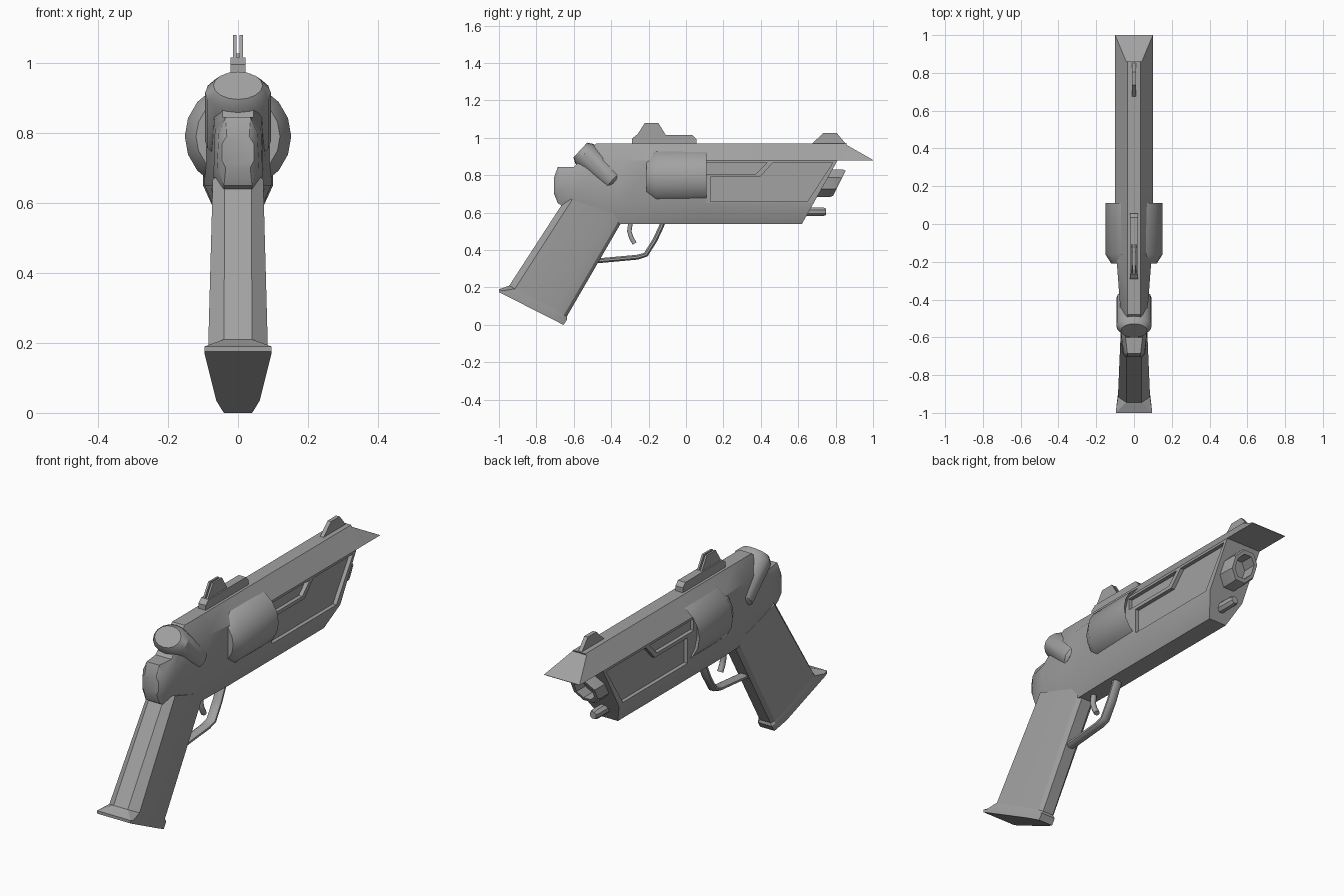
import bpy, bmesh, math
from mathutils import Vector

if "Cube" in bpy.data.objects:
    bpy.data.objects.remove(bpy.data.objects["Cube"], do_unlink=True)

grey = bpy.data.materials.new("gunmetal grey")
grey.use_nodes = True
COLOUR = (0.36, 0.36, 0.36, 1)
grey.diffuse_color = COLOUR
grey.node_tree.nodes["Principled BSDF"].inputs["Base Color"].default_value = COLOUR


def finish(name, bm, angle=30):
    bmesh.ops.recalc_face_normals(bm, faces=bm.faces)
    mesh = bpy.data.meshes.new(name)
    bm.to_mesh(mesh)
    bm.free()
    mesh.materials.append(grey)
    ob = bpy.data.objects.new(name, mesh)
    bpy.context.collection.objects.link(ob)
    smooth(ob, angle)
    return ob


def activate(ob):
    bpy.ops.object.select_all(action='DESELECT')
    ob.select_set(True)
    bpy.context.view_layer.objects.active = ob


def smooth(ob, angle=30):
    activate(ob)
    bpy.ops.object.shade_smooth_by_angle(angle=math.radians(angle))


def loft(name, rings, angle=30):
    """Skin a row of closed rings and cap both ends."""
    bm = bmesh.new()
    rows = [[bm.verts.new(p) for p in r] for r in rings]
    n = len(rows[0])
    for a, b in zip(rows, rows[1:]):
        for i in range(n):
            j = (i + 1) % n
            bm.faces.new((a[i], a[j], b[j], b[i]))
    bm.faces.new(rows[0])
    bm.faces.new(rows[-1])
    return finish(name, bm, angle)


def add_prism(bm, profile, x0, x1):
    a = [bm.verts.new((x0, y, z)) for y, z in profile]
    b = [bm.verts.new((x1, y, z)) for y, z in profile]
    n = len(a)
    for i in range(n):
        j = (i + 1) % n
        bm.faces.new((a[i], a[j], b[j], b[i]))
    bm.faces.new(a)
    bm.faces.new(b)


def prisms(name, profiles, spans):
    bm = bmesh.new()
    for profile in profiles:
        for x0, x1 in spans:
            add_prism(bm, profile, x0, x1)
    return finish(name, bm)


def mirrored(half):
    """Close a half section (x, y, z) into a symmetric ring."""
    return half + [(-x, y, z) for x, y, z in reversed(half)]


def lathe(name, origin, axis, profile, sides, x_scale=1, phase=0, slant=0):
    """Turn (distance, radius) pairs round an axis lying in the yz plane."""
    axis = Vector(axis).normalized()
    up = axis.cross(Vector((1, 0, 0)))
    rings = []
    for d, r in profile:
        ring = []
        for i in range(sides):
            t = 2 * math.pi * (i + phase) / sides
            p = Vector(origin) + axis * d + up * (r * math.sin(t))
            p.x += r * x_scale * math.cos(t)
            p.y += slant * (p.z - origin[2])
            ring.append(p)
        rings.append(ring)
    return loft(name, rings, 35)


def sweep(name, path, half_width, half_depth):
    """Bar with chamfered edges along a path in the yz plane."""
    pts = [Vector((0, y, z)) for y, z in path]
    rings = []
    for i, p in enumerate(pts):
        t = (pts[min(i + 1, len(pts) - 1)] - pts[max(i - 1, 0)]).normalized()
        nrm = Vector((0, -t.z, t.y))
        shape = [(1, .4), (.5, 1), (-.5, 1), (-1, .4), (-1, -.4), (-.5, -1), (.5, -1), (1, -.4)]
        rings.append([p + nrm * (b * half_depth) + Vector((a * half_width, 0, 0)) for a, b in shape])
    return loft(name, rings, 50)


# Frame: octagonal section, with a slanted front and a stepped rear hump
def section(y, zs, ws):
    return mirrored([(w, y, z) for w, z in zip(ws, zs)])


full = (.97, .88, .65, .54)
wide = (.035, .10, .10, .05)
front = mirrored([(w, .62 + (z - .54) * .56, z) for w, z in zip(wide, full)])
frame = loft("frame", [
    front,
    section(.1, full, wide),
    section(-.15, full, (.035, .095, .095, .05)),
    section(-.35, full, (.035, .08, .08, .045)),
    section(-.48, full, (.035, .07, .072, .04)),
    section(-.60, (.845, .81, .68, .60), (.045, .066, .07, .04)),
    section(-.685, (.845, .80, .70, .65), (.035, .055, .06, .04)),
    section(-.705, (.79, .77, .72, .70), (.032, .045, .045, .035)),
])

# Sunken side panels
cutter = prisms("panel_cutter", [
    [(.13, .66), (.65, .66), (.785, .868), (.465, .868), (.395, .79), (.13, .79)],
    [(.08, .868), (.435, .868), (.375, .808), (.08, .808)],
], [(.08, .2), (-.2, -.08)])
cutter.hide_render = True
cut = frame.modifiers.new("panels", 'BOOLEAN')
cut.object = cutter
cut.operation = 'DIFFERENCE'
cut.solver = 'EXACT'
activate(frame)
bpy.ops.object.modifier_apply(modifier="panels")
bpy.data.objects.remove(cutter, do_unlink=True)
smooth(frame)

# Pointed overhang above the muzzle
loft("rail_nose", [
    mirrored([(.035, .80, .97), (.10, .80, .88)]),
    mirrored([(.035, .845, .97), (.10, .845, .88)]),
    mirrored([(.10, 1.0, .882), (.10, 1.0, .88)]),
], 10)


# Grip and flared butt plate, lofted from rear to front edge lines
def grip_ring(rear, fore, stations):
    a, b = Vector((0, *rear)), Vector((0, *fore))
    return mirrored([(w, *a.lerp(b, t).yz) for t, w in stations])


grip_top = grip_ring((-.64, .68), (-.33, .575), [(0, .038), (.1, .072), (.8, .062), (.95, .05), (1, .03)])
grip_low = grip_ring((-.945, .21), (-.637, .045), [(0, .04), (.1, .085), (.8, .058), (.95, .045), (1, .03)])
plate_edge = [(0, .095), (.05, .095), (.8, .062), (.95, .046), (1, .04)]
loft("grip", [grip_top, grip_low])
loft("butt_plate", [
    grip_low,
    grip_ring((-1.0, .19), (-.635, .03), plate_edge),
    grip_ring((-1.0, .175), (-.655, 0), plate_edge),
], 20)

# Revolving cylinder with a dished front
lathe("cylinder", (0, 0, .79), (0, 1, 0),
      [(-.21, .12), (-.16, .152), (.11, .152), (.07, .125), (.045, .09)], 18)

# Tilted hammer drum across the rear
lathe("hammer_drum", (0, -.565, .935), (0, .73, -.68),
      [(0, .054), (.03, .072), (.235, .072), (.25, .062)], 16, x_scale=1.3)

# Hollow octagonal muzzle and the rod below it
lathe("muzzle", (0, .82, .757), (0, 1, 0),
      [(-.16, .079), (-.015, .079), (0, .072), (0, .054), (-.07, .054)], 8, phase=.5, slant=.5)
lathe("ejector_rod", (0, .6, .605), (0, 1, 0),
      [(0, .026), (.13, .026), (.148, .019)], 8, phase=.5)

# Trigger and its guard
sweep("trigger_guard", [(-.12, .56), (-.13, .53), (-.165, .455), (-.215, .375),
                        (-.26, .362), (-.48, .342)], .024, .013)
sweep("trigger", [(-.295, .56), (-.303, .50), (-.292, .465), (-.275, .435)], .014, .012)

# Sights
prisms("rear_sight_base", [[(-.29, .96), (-.29, .995), (-.265, 1.015), (.035, 1.015),
                            (.055, .995), (.055, .96)]], [(-.021, .021)])
prisms("rear_sight_blades", [[(-.265, 1.01), (-.22, 1.08), (-.148, 1.08), (-.105, 1.01)]],
       [(-.014, -.004), (.004, .014)])
prisms("front_sight", [[(.67, .965), (.735, 1.027), (.805, 1.027), (.865, .955)]], [(-.01, .01)])
